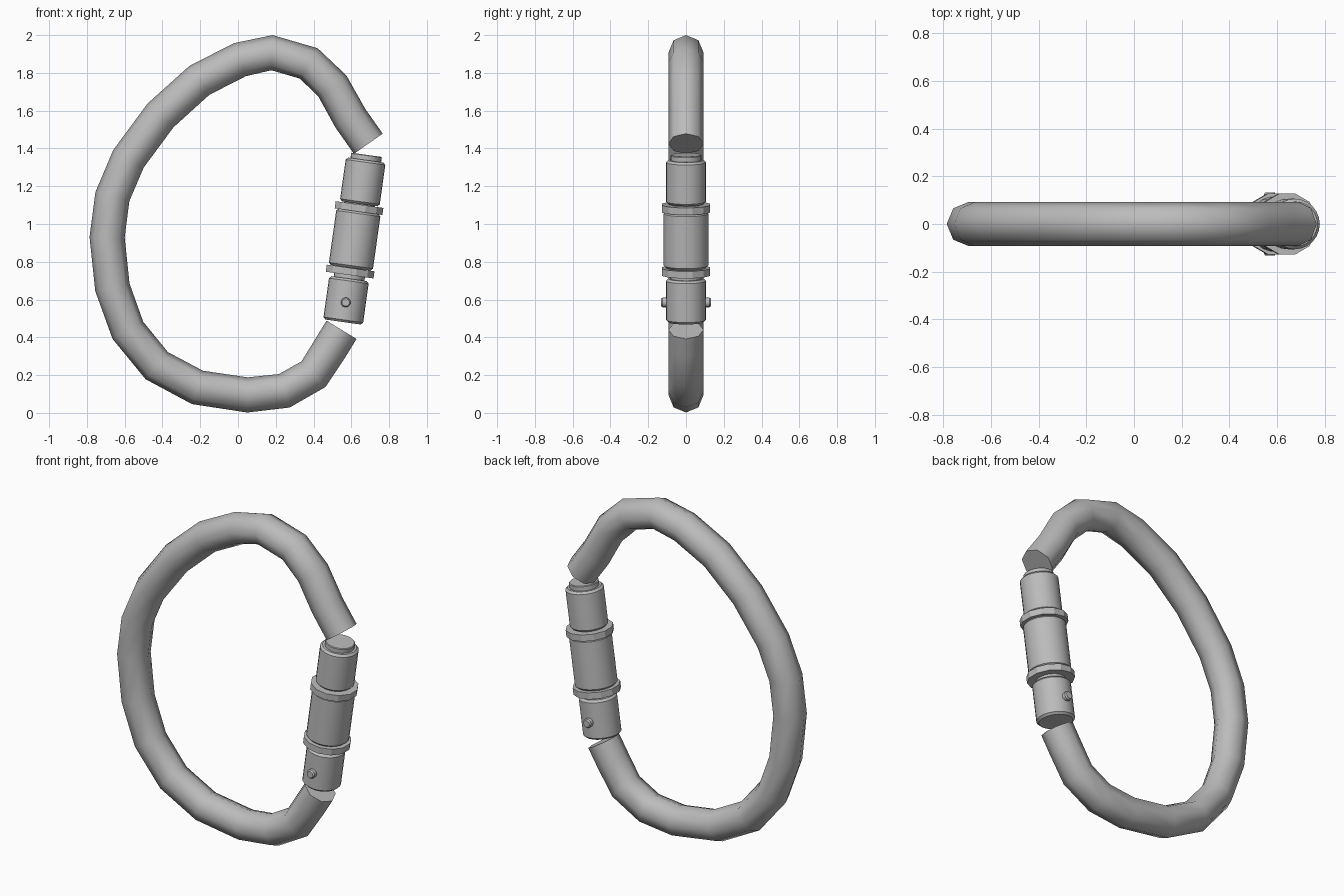
import bpy, bmesh, math
from mathutils import Vector, Matrix

if "Cube" in bpy.data.objects:
    bpy.data.objects.remove(bpy.data.objects["Cube"])

steel = bpy.data.materials.new("grey_steel")
steel.diffuse_color = (0.5, 0.5, 0.5, 1)
steel.use_nodes = True
steel.node_tree.nodes["Principled BSDF"].inputs["Base Color"].default_value = steel.diffuse_color


def finish(name, bm, matrix=None, smooth=None):
    bmesh.ops.recalc_face_normals(bm, faces=bm.faces)
    mesh = bpy.data.meshes.new(name)
    bm.to_mesh(mesh)
    bm.free()
    mesh.materials.append(steel)
    ob = bpy.data.objects.new(name, mesh)
    bpy.context.collection.objects.link(ob)
    if matrix:
        ob.matrix_world = matrix
    if smooth:
        bpy.ops.object.select_all(action='DESELECT')
        ob.select_set(True)
        bpy.context.view_layer.objects.active = ob
        bpy.ops.object.shade_smooth_by_angle(angle=math.radians(smooth))
    return ob


def lathe(name, profile, sides, matrix, turn=0.0, smooth=None):
    """Closed turned part from (radius, height) pairs."""
    bm = bmesh.new()
    rings = []
    for r, h in profile:
        rings.append([bm.verts.new((r * math.cos(turn + i * math.tau / sides),
                                    r * math.sin(turn + i * math.tau / sides), h))
                      for i in range(sides)])
    skin(bm, rings)
    return finish(name, bm, matrix, smooth)


def skin(bm, rings):
    n = len(rings[0])
    for a, b in zip(rings, rings[1:]):
        for i in range(n):
            j = (i + 1) % n
            bm.faces.new((a[i], a[j], b[j], b[i]))
    bm.faces.new(rings[0])
    bm.faces.new(rings[-1])


# Bent rod body: octagonal section swept along an open loop
path = [(.69, 1.425), (.595, 1.56), (.50, 1.73), (.375, 1.85), (.18, 1.907),
        (.01, 1.87), (-.205, 1.76), (-.41, 1.575), (-.58, 1.345), (-.665, 1.145),
        (-.693, .93), (-.665, .665), (-.583, .437), (-.43, .25), (-.215, .135),
        (.05, .095), (.245, .117), (.40, .205), (.49, .345), (.548, .44)]
pts = [Vector((x, 0, z)) for x, z in path]
bm = bmesh.new()
rings = []
for k, p in enumerate(pts):
    before = (p - pts[k - 1]).normalized() if k > 0 else Vector()
    after = (pts[k + 1] - p).normalized() if k < len(pts) - 1 else Vector()
    t = (before + after).normalized()
    out = Vector((t.z, 0, -t.x))
    rings.append([bm.verts.new(p + 0.093 * (out * math.cos(i * math.pi / 4)
                                            + Vector((0, 1, 0)) * math.sin(i * math.pi / 4)))
                  for i in range(8)])
skin(bm, rings)
finish("bent_body", bm, smooth=60)

# Tilted gate axis, measured from the gate's lower end
axis = (Matrix.Translation((.556, 0, .481))
        @ Matrix.Rotation(math.radians(8), 4, 'Y'))


def sleeve(name, r, low, high, c=0.012):
    lathe(name, [(r - c, low), (r, low + c), (r, high - c), (r - c, high)],
          24, axis, smooth=30)


# Gate core and sleeves
sleeve("gate_core", .082, .02, .894, .004)
sleeve("lower_sleeve", .106, 0, .232)
sleeve("locking_sleeve", .118, .29, .592)
sleeve("upper_sleeve", .106, .632, .866)

# Twelve-sided collars
for name, low in (("lower_collar", .251), ("upper_collar", .590)):
    lathe(name, [(.132, low), (.132, low + .038)], 12, axis, turn=math.pi / 12)

# Hinge pin through the lower sleeve
pin = axis @ Matrix.Translation((0, 0, .105)) @ Matrix.Rotation(math.pi / 2, 4, 'X')
lathe("hinge_pin", [(.02, -.132), (.026, -.124), (.026, .124), (.02, .132)],
      12, pin, smooth=35)
